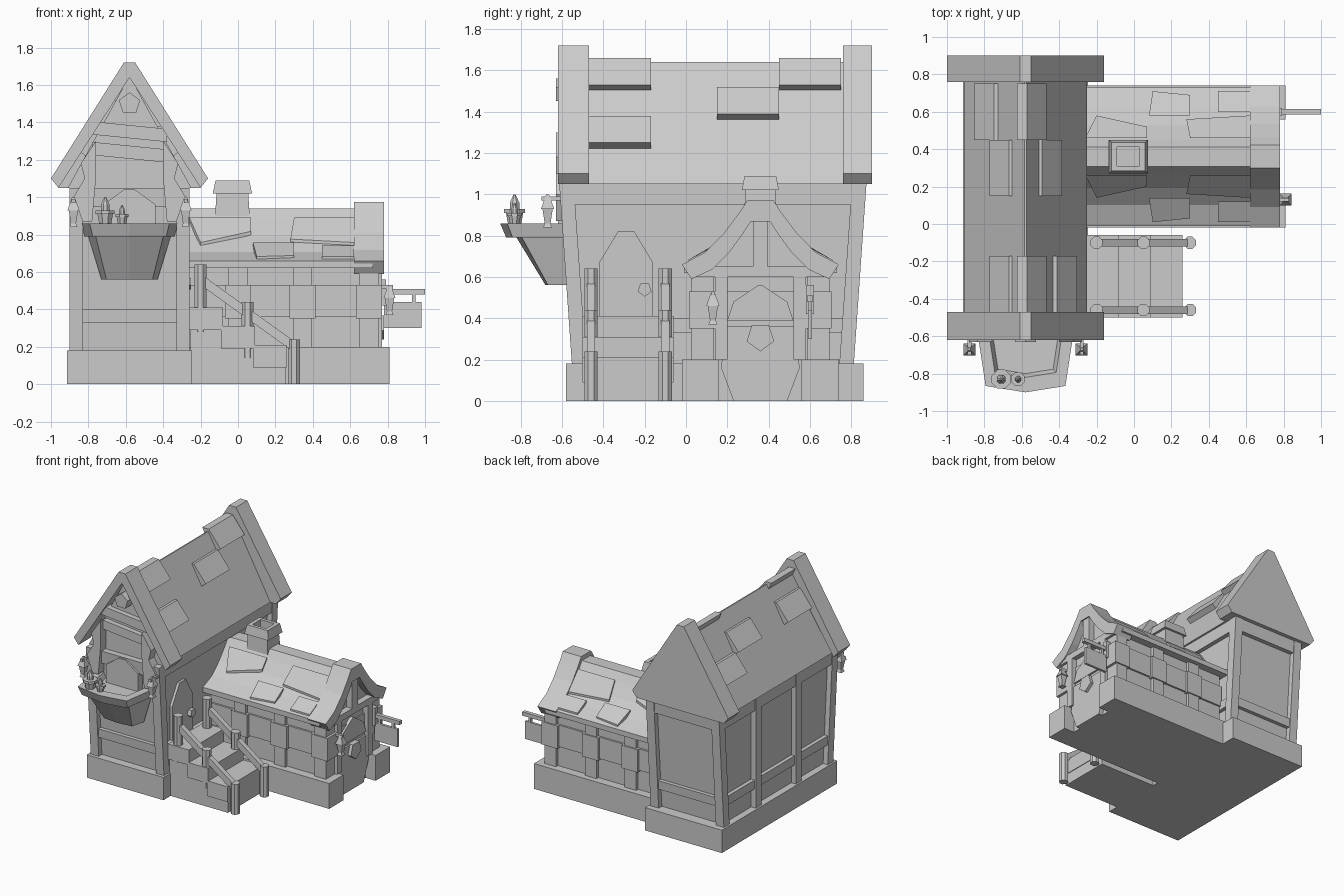
import bpy, bmesh, math

cube = bpy.data.objects.get("Cube")
if cube:
    bpy.data.objects.remove(cube)

stone = bpy.data.materials.new("pale_grey")
stone.use_nodes = True
stone.diffuse_color = (0.6, 0.6, 0.6, 1)
shader = stone.node_tree.nodes["Principled BSDF"]
shader.inputs["Base Color"].default_value = stone.diffuse_color

# Shared reference lines
HOUSE_X, HOUSE_Y, HOUSE_HALF = -0.58, 0.13, 0.32
FRONT, SIDE, EAVE, APEX = -0.6, -0.26, 1.05, 1.64
WING_Y, WING_HALF, WING_END, WING_EAVE = 0.36, 0.37, 0.72, 0.62
PLINTH, THIN = 0.2, 0.02
SIDES = (-1, 1)


def loft(name, rings):
    """Skin equal rings of points and cap both ends."""
    bm = bmesh.new()
    loops = [[bm.verts.new(point) for point in ring] for ring in rings]
    count = len(loops[0])
    for lower, upper in zip(loops, loops[1:]):
        for i in range(count):
            j = (i + 1) % count
            bm.faces.new((lower[i], lower[j], upper[j], upper[i]))
    bm.faces.new(loops[0][::-1])
    bm.faces.new(loops[-1])
    bmesh.ops.recalc_face_normals(bm, faces=bm.faces)
    mesh = bpy.data.meshes.new(name)
    bm.to_mesh(mesh)
    bm.free()
    mesh.materials.append(stone)
    bpy.context.collection.objects.link(bpy.data.objects.new(name, mesh))


def rect(x, y, half_x, half_y, z):
    return [(x - half_x, y - half_y, z), (x + half_x, y - half_y, z),
            (x + half_x, y + half_y, z), (x - half_x, y + half_y, z)]


def block(name, x, y, half_x, half_y, bottom, top):
    loft(name, [rect(x, y, half_x, half_y, z) for z in (bottom, top)])


def prism_y(name, outline, start, end):
    loft(name, [[(x, y, z) for x, z in outline] for y in (start, end)])


def prism_x(name, outline, start, end):
    loft(name, [[(x, y, z) for y, z in outline] for x in (start, end)])


def mirrored(centre, half):
    """Complete a symmetric outline from (offset, height) pairs."""
    left = [(centre - offset, z) for offset, z in half]
    return left + [(centre + offset, z) for offset, z in reversed(half)]


def pentagon(centre, height, radius, up=1):
    angles = [math.tau * i / 5 for i in range(5)]
    return [(centre + radius * math.sin(a), height + up * radius * math.cos(a)) for a in angles]


def turned(name, x, y, base, profile, sides):
    """Stack regular rings from (radius, height) pairs."""
    angles = [math.tau * (i + 0.5) / sides for i in range(sides)]
    loft(name, [[(x + radius * math.cos(a), y + radius * math.sin(a), base + height)
                 for a in angles] for radius, height in profile])


# Tall house: plinth and timber walls that lean outward
def wall_depth(z):
    return 0.67 + 0.07 * z


def wall_band(name, bottom, top, inset):
    loft(name, [rect(HOUSE_X, HOUSE_Y, HOUSE_HALF - inset, wall_depth(z) - inset, z)
                for z in (bottom, top)])


block("house_plinth", HOUSE_X, 0.14, 0.335, 0.72, 0, 0.18)
wall_band("house_walls", 0.1, EAVE, 0.04)
wall_band("sill_beam", 0.33, 0.4, 0.01)
wall_band("wall_plate", 0.95, EAVE, 0.005)

POST = 0.035
for side in SIDES:
    for end in SIDES:
        loft("corner_post", [rect(HOUSE_X + side * (HOUSE_HALF - POST),
                                  HOUSE_Y + end * (wall_depth(z) - POST), POST, POST, z)
                             for z in (0.1, EAVE)])
    block("left_wall_post", HOUSE_X - HOUSE_HALF + POST, HOUSE_Y + side * 0.25,
          POST, POST, PLINTH - THIN, EAVE)


# Tall roof with raised tiles
def roof_x(z, side, lift=0):
    return HOUSE_X + side * ((APEX - z) * 0.575 + lift)


def roof_tile(side, row, y):
    bottom = 1.09 + 0.14 * row
    top, lip = bottom + 0.15, bottom + THIN
    prism_y("roof_tile", [(roof_x(bottom, side, -POST), bottom - POST),
                          (roof_x(lip, side, 0.05), lip),
                          (roof_x(top, side, THIN), top), (roof_x(top, side, -POST), top)],
            y - 0.15, y + 0.15)


prism_y("main_roof", mirrored(HOUSE_X, [(HOUSE_HALF + 0.01, EAVE), (0.005, APEX)]), -0.56, 0.88)
gable = mirrored(HOUSE_X, [(0.38, EAVE), (0.42, 1.1), (0.03, 1.72)])
prism_y("front_bargeboard", gable + [(HOUSE_X, APEX)], -0.62, -0.47)
prism_y("back_gable", gable, 0.76, 0.9)

FRONT_BAY, MIDDLE_BAY, BACK_BAY = -0.32, 0.3, 0.6
for side, row, bay in [(1, 1, FRONT_BAY), (1, 3, FRONT_BAY), (1, 2, MIDDLE_BAY), (1, 3, BACK_BAY),
                       (-1, 2, FRONT_BAY), (-1, 2, MIDDLE_BAY), (-1, 1, BACK_BAY)]:
    roof_tile(side, row, bay)

# Front gable details
for name, middle in [("collar_beam", 1.35), ("lower_plank", 1.24)]:
    prism_y(name, [(HOUSE_X + side * PLINTH, middle - side * THIN + rise)
                   for side, rise in [(-1, -POST), (1, -POST), (1, POST), (-1, POST)]],
            FRONT, FRONT + 0.1)
prism_y("gable_ornament", pentagon(HOUSE_X, 1.5, 0.06), -0.63, -0.55)
brace = [(0.25, 0.87), (0.2, 0.87), (0.18, 1.1), (0.18, 1.3), (0.26, 1.18), (0.24, 1.1), (0.3, 1)]
for side in SIDES:
    prism_y("gable_brace", [(HOUSE_X + side * offset, z) for offset, z in brace], -0.63, -0.55)
prism_y("balcony_window", mirrored(HOUSE_X, [(0.14, 0.8), (0.14, 0.96), (0.03, 1.04)]),
        FRONT - THIN, FRONT + POST)


# Balcony with a hollow top and two flower pots
def balcony_ring(half, depth, z):
    outline = mirrored(HOUSE_X, [(half, 0), (half * 0.82, depth * 0.9)])
    outline.insert(2, (HOUSE_X, depth))
    return [(x, -0.56 - reach, z) for x, reach in outline]


RIM = 0.86
loft("balcony", [balcony_ring(*ring) for ring in [
    (0.15, 0.12, 0.56), (0.22, 0.26, 0.79), (0.24, 0.31, 0.79),
    (0.26, 0.34, RIM), (0.2, 0.26, RIM), (0.18, 0.24, 0.82)]])
for x, size in [(-0.71, 1), (-0.62, 0.7)]:
    pot = [(0.035, 0), (0.045, 0.05), (0.055, 0.05), (0.055, 0.07), (0.03, 0.07)]
    plant = [(0.025, 0.06), (0.025, 0.1), (0.005, 0.14)]
    for name, profile in [("flower_pot", pot), ("pot_plant", plant)]:
        turned(name, x, -0.83, RIM, [(r * size, h * size) for r, h in profile], 8)


# Lanterns beside the balcony and the wing door
def lantern(x, y, base):
    turned("lantern", x, y, base, [(0.03, 0), (THIN, THIN), (POST, 0.09),
                                   (0.045, 0.09), (0.01, 0.16)], 4)


for side in SIDES:
    x = HOUSE_X + side * 0.3
    lantern(x, -0.67, 0.84)
    block("lantern_arm", x, -0.65, 0.01, 0.05, 0.97, 0.99)
lantern(0.81, 0.13, 0.37)
block("wing_lantern_arm", 0.78, 0.13, 0.05, 0.01, 0.51, 0.53)

# Side door at the top of the stairs
prism_x("side_door", mirrored(-0.29, [(0.13, 0.4), (0.13, 0.67), (0.04, 0.82)]), SIDE - 0.05, SIDE - THIN)
prism_x("side_door_knob", pentagon(-0.2, 0.54, POST, -1), SIDE - POST, SIDE + 0.01)

# Stairs with railings
STAIR_Y = -0.28
for i in range(3):
    x, top = -0.17 + 0.17 * i, 0.41 - 0.1 * i
    block("stair_block", x, STAIR_Y, 0.085, 0.21, 0, top - POST)
    block("stair_tread", x, STAIR_Y, 0.09, 0.22, top - 0.12, top)
for side in SIDES:
    y = STAIR_Y + side * 0.18
    for i in range(3):
        turned("railing_post", x=-0.2 + 0.25 * i, y=y, base=0,
               profile=[(POST, 0.28 - 0.14 * i), (POST, 0.64 - 0.2 * i)], sides=8)
    rail = [(-0.2, 0.53), (-0.2, 0.59), (0.3, 0.23), (0.3, 0.17)]
    prism_y("hand_rail", rail, y - THIN, y + THIN)

# Low wing: plinth with a door notch, walls and stacked stone piers
block("wing_plinth", 0.23, WING_Y, 0.49, 0.38, 0, PLINTH)
for side in SIDES:
    block("wing_plinth_end", 0.765, WING_Y + side * 0.29, 0.045, 0.09, 0, PLINTH)
block("wing_walls", 0.23, WING_Y, 0.5, 0.31, PLINTH, WING_EAVE + THIN)
block("wing_stone_course", 0.23, WING_Y, 0.51, 0.325, 0.36, 0.53)
courses = [PLINTH, 0.35, 0.53, WING_EAVE]
for x in (0, 0.345, 0.7):
    for i, (bottom, top) in enumerate(zip(courses, courses[1:])):
        swell = THIN * (i % 2)
        for side in SIDES:
            block("pier_stone", x, WING_Y + side * 0.28, 0.05 + swell, 0.055 + swell / 2, bottom, top)


# Wing roof with concave slopes and raised slates
def slope_z(offset):
    return 0.66 + 0.36 * (1 - offset / WING_HALF) ** 1.7


slope = [(WING_HALF * part, slope_z(WING_HALF * part)) for part in (1, 0.7, 0.45, 0.25, 0.14)]
underside = mirrored(WING_Y, [(WING_HALF, WING_EAVE)])[::-1]
prism_x("wing_roof", mirrored(WING_Y, slope) + underside, -0.3, WING_END)
frame = [(offset + 0.01, z + 0.04 * (1 - offset / WING_HALF)) for offset, z in slope]
hollow = [(offset * 0.9, z - 0.07) for offset, z in slope]
prism_x("wing_gable_frame", mirrored(WING_Y, frame) + mirrored(WING_Y, hollow)[::-1], WING_EAVE, 0.78)
block("wing_king_post", WING_END, WING_Y, 0.05, POST, WING_EAVE, 0.95)
block("wing_tie_beam", WING_END, WING_Y, 0.05, 0.32, 0.6, 0.65)


def slate(side, start, end, upper, lower, skew):
    """Crooked slate between two distances from the ridge."""
    corners = [(start, upper), (end, upper), (end, lower - skew), (start + skew, lower)]
    loft("roof_slate", [[(x, WING_Y + side * offset, slope_z(offset) + lift)
                         for x, offset in corners] for lift in (-POST, THIN)])


for side in SIDES:
    slate(side, SIDE, 0.07, 0.1, 0.22, 0.06)
    slate(side, 0.3, WING_EAVE, 0.1, 0.2, -THIN)
    slate(side, 0.08, 0.3, 0.22, 0.35, THIN)
    slate(side, 0.45, WING_EAVE, 0.24, 0.35, 0)

# Chimney with a hollow cap
loft("chimney", [rect(-0.03, WING_Y, half, half * 0.85, z) for half, z in [
    (0.1, 0.78), (0.085, 1.02), (0.105, 1.02), (0.09, 1.09), (0.06, 1.09), (0.06, 1.03)]])

# Wing door, split in two leaves
for side in SIDES:
    block("wing_door_post", WING_END + THIN, WING_Y + side * 0.19, 0.03, 0.03, PLINTH, 0.6)
lower_leaf = [(0.17, 0.36), (0.19, 0.16), (0.13, 0)]
upper_leaf = [(0.16, 0.39), (0.13, 0.48), (0.01, 0.56)]
prism_x("wing_door_lower", mirrored(WING_Y, lower_leaf), WING_END - THIN, WING_END + POST)
prism_x("wing_door_upper", mirrored(WING_Y, upper_leaf), WING_END - THIN, WING_END + POST)
prism_x("wing_door_knob", pentagon(WING_Y, 0.31, 0.07, -1), WING_END, 0.78)

# Hanging sign board
SIGN_Y = 0.6
block("sign_arm", 0.87, SIGN_Y, 0.13, 0.015, 0.48, 0.51)
block("sign_bracket", 0.77, SIGN_Y, THIN, THIN, 0.42, 0.56)
block("sign_board", 0.88, SIGN_Y, 0.1, 0.01, 0.3, 0.44)
for side in SIDES:
    block("sign_hanger", 0.88 + side * 0.06, SIGN_Y, 0.01, 0.01, 0.43, 0.5)
